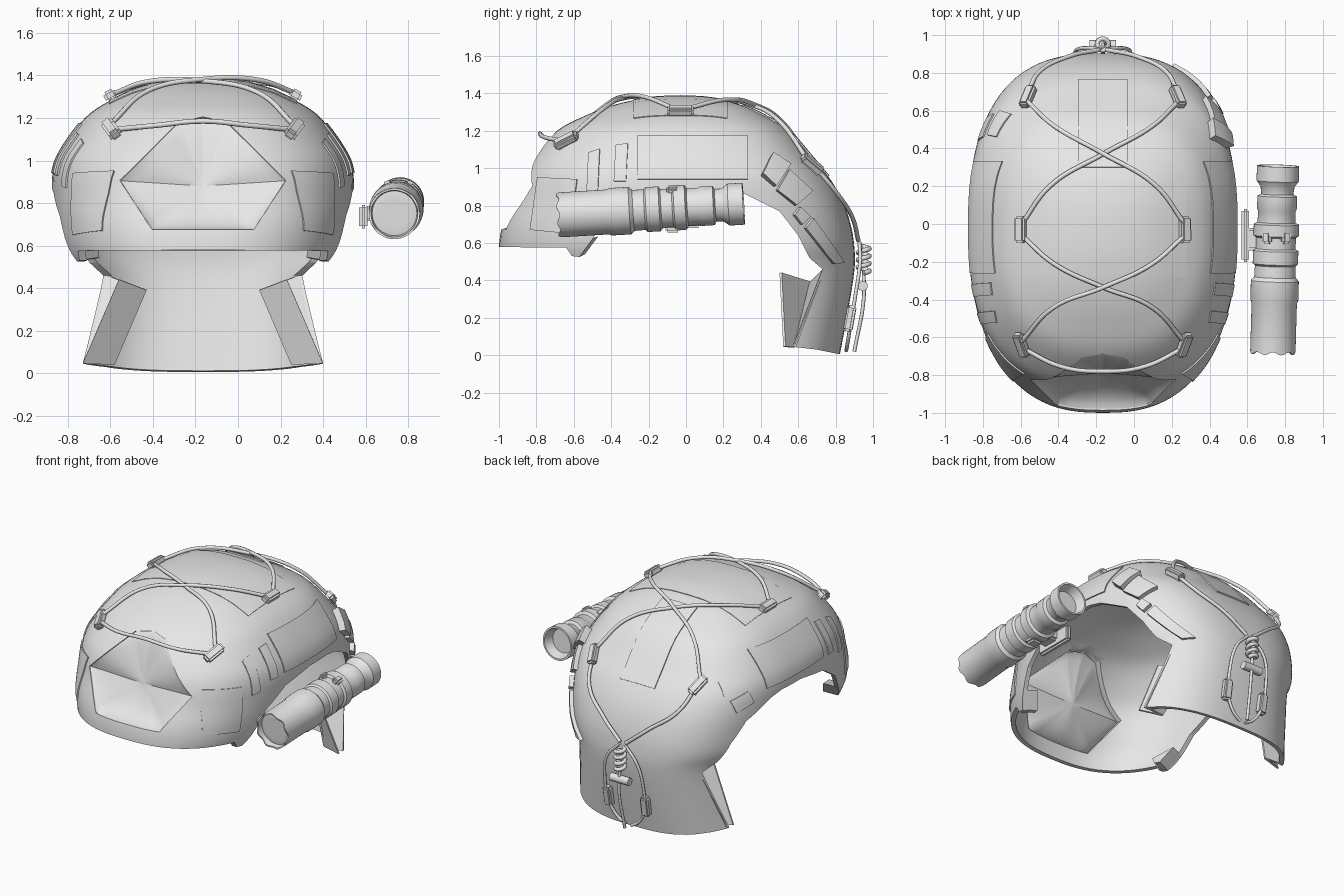
import bpy, bmesh, math
from mathutils import Vector, Matrix
from mathutils.bvhtree import BVHTree

if "Cube" in bpy.data.objects:
    bpy.data.objects.remove(bpy.data.objects["Cube"])

CX = -0.165
GREY = bpy.data.materials.new("plain_grey")
GREY.diffuse_color = (0.8, 0.8, 0.8, 1)
GREY.use_nodes = True
GREY.node_tree.nodes["Principled BSDF"].inputs["Base Color"].default_value = GREY.diffuse_color


def add(name, bm, smooth=True, recalc=True):
    if recalc:
        bmesh.ops.recalc_face_normals(bm, faces=bm.faces)
    me = bpy.data.meshes.new(name)
    bm.to_mesh(me)
    bm.free()
    ob = bpy.data.objects.new(name, me)
    bpy.context.collection.objects.link(ob)
    me.materials.append(GREY)
    if smooth:
        shade(ob)
    return ob


def shade(ob):
    bpy.ops.object.select_all(action='DESELECT')
    ob.select_set(True)
    bpy.context.view_layer.objects.active = ob
    bpy.ops.object.shade_smooth_by_angle(angle=math.radians(35))


def prism(name, pts):
    """Closed solid between matching point pairs."""
    bm = bmesh.new()
    a = [bm.verts.new(p) for p, q in pts]
    b = [bm.verts.new(q) for p, q in pts]
    bm.faces.new(a)
    bm.faces.new(b[::-1])
    n = len(a)
    for i in range(n):
        bm.faces.new((a[i], b[i], b[(i + 1) % n], a[(i + 1) % n]))
    return add(name, bm, False)


def catmull(p, q, r, s, t):
    return [0.5 * (2 * b + (c - a) * t + (2 * a - 5 * b + 4 * c - d) * t * t
                   + (3 * b - a - 3 * c + d) * t ** 3) for a, b, c, d in zip(p, q, r, s)]


# Helmet shell: superellipse sections (z, half width, front y, back y)
ROWS = [(-.06, .68, -.99, .81), (.2, .645, -.99, .86), (.45, .63, -.995, .90), (.58, .68, -1, .90),
        (.7, .70, -.98, .88), (.83, .71, -.925, .835), (.95, .705, -.885, .765), (1.05, .665, -.83, .68),
        (1.2, .555, -.69, .55), (1.28, .44, -.54, .42), (1.34, .31, -.38, .29), (1.375, .17, -.21, .14),
        (1.385, .03, -.06, .0)]
SEG = 96
rows = []
for i in range(len(ROWS) - 1):
    ctrl = [ROWS[max(0, min(len(ROWS) - 1, i + k))] for k in (-1, 0, 1, 2)]
    rows += [catmull(*ctrl, k / 4) for k in range(4)]
rows.append(ROWS[-1])
bm = bmesh.new()
rings = []
for z, w, yf, yb in rows:
    ring = []
    for k in range(SEG):
        a = 2 * math.pi * k / SEG
        c, s = math.cos(a), math.sin(a)
        e = 2 / (2.8 if s > 0 else 2.55)
        x = CX + w * math.copysign(abs(c) ** e, c)
        y = -.03 + (yb + .03 if s > 0 else -.03 - yf) * math.copysign(abs(s) ** e, s)
        ring.append(bm.verts.new((x, y, z)))
    rings.append(ring)
for r0, r1 in zip(rings, rings[1:]):
    for k in range(SEG):
        bm.faces.new((r0[k], r0[(k + 1) % SEG], r1[(k + 1) % SEG], r1[k]))
bm.faces.new(rings[-1])
bmesh.ops.recalc_face_normals(bm, faces=bm.faces)
TREE = BVHTree.FromBMesh(bm)
shell = add("helmet_shell", bm, False)


def on(a, b, axis, off=0.0):
    """Point and outward normal on the shell; a is measured from the middle for z and y rays."""
    o, d = {'z': ((CX + a, b, 3), (0, 0, -1)), 'y+': ((CX + a, 3, b), (0, -1, 0)),
            'y-': ((CX + a, -3, b), (0, 1, 0)), 'x+': ((3, a, b), (-1, 0, 0)),
            'x-': ((-3, a, b), (1, 0, 0))}[axis]
    loc, n, _, _ = TREE.ray_cast(Vector(o), Vector(d))
    if n.dot(Vector(d)) > 0:
        n = -n
    return loc + n * off, n


# Side outline with ear arches, and the front opening, both cut through the walled shell
SIDE = [(-1.2, .58), (-.64, .575), (-.61, .53), (-.57, .525), (-.5, .62), (-.42, .74), (-.25, .85),
        (0, .89), (.2, .89), (.3, .87), (.5, .77), (.6, .64), (.66, .52), (.73, .46), (.57, .045),
        (.7, .03), (.85, 0), (1.2, 0), (1.2, 1.6), (-1.2, 1.6)]
HOLE = [(-.39, .906), (-.115, 1.18), (0, 1.205), (.115, 1.18), (.39, .906), (.24, .676), (-.24, .676)]
cut_side = prism("side_cutter", [((-2, y, z), (2, y, z)) for y, z in SIDE])
cut_hole = prism("opening_cutter", [((CX + x, -1.4, z), (CX + x, -.4, z)) for x, z in HOLE])
m = shell.modifiers.new("wall", 'SOLIDIFY')
m.thickness, m.offset = .03, -1
for cutter, op in ((cut_side, 'INTERSECT'), (cut_hole, 'DIFFERENCE')):
    m = shell.modifiers.new(op, 'BOOLEAN')
    m.object, m.operation, m.solver = cutter, op, 'EXACT'
bpy.context.view_layer.objects.active = shell
for m in list(shell.modifiers):
    bpy.ops.object.modifier_apply(modifier=m.name)
for c in (cut_side, cut_hole):
    bpy.data.objects.remove(c)
shade(shell)

# Dished plate inside the front opening, rounding off towards its middle
rim = []
for (x0, z0), (x1, z1) in zip(HOLE, HOLE[1:] + HOLE[:1]):
    for k in range(8):
        t = k / 8
        rim.append(on(x0 + (x1 - x0) * t, z0 + (z1 - z0) * t, 'y-', -.004)[0])
mid = Vector((CX, -.79, .88))
bm = bmesh.new()
loops = []
for f in (0, .04, .12, .25, .4, .6, .8, .95):
    loop = []
    for p in rim:
        dx, dz = p.x - mid.x, p.z - mid.z
        r = math.hypot(dx, dz)
        g = (1 - f) * (1 + (.28 / r - 1) * f)
        loop.append(bm.verts.new((mid.x + dx * g, p.y + (mid.y - p.y) * f ** .6, mid.z + dz * g)))
    loops.append(loop)
n = len(rim)
for r0, r1 in zip(loops, loops[1:]):
    for k in range(n):
        bm.faces.new((r0[k], r0[(k + 1) % n], r1[(k + 1) % n], r1[k]))
bm.faces.new(loops[-1])
bmesh.ops.recalc_face_normals(bm, faces=bm.faces)
if sum(f.normal.y * f.calc_area() for f in bm.faces) > 0:
    bmesh.ops.reverse_faces(bm, faces=bm.faces)
add("front_recess", bm, recalc=False)


def patch(name, quad, axis, h=.008, n=8):
    """Raised pad that follows the shell, spanning four corners."""
    bm = bmesh.new()
    q = [Vector(p) for p in quad]
    grid = [[[], []] for _ in range(n + 1)]
    for i in range(n + 1):
        for j in range(n + 1):
            u, v = i / n, j / n
            p = (q[0] * (1 - u) + q[1] * u) * (1 - v) + (q[3] * (1 - u) + q[2] * u) * v
            for layer, off in enumerate((-.01, h)):
                grid[i][layer].append(bm.verts.new(on(p.x, p.y, axis, off)[0]))
    for i in range(n):
        for j in range(n):
            for l in (0, 1):
                bm.faces.new((grid[i][l][j], grid[i + 1][l][j], grid[i + 1][l][j + 1], grid[i][l][j + 1]))
    edge = [(i, 0) for i in range(n)] + [(n, j) for j in range(n)] + \
           [(i, n) for i in range(n, 0, -1)] + [(0, j) for j in range(n, 0, -1)]
    for (i, j), (k, l) in zip(edge, edge[1:] + edge[:1]):
        bm.faces.new((grid[i][0][j], grid[k][0][l], grid[k][1][l], grid[i][1][j]))
    return add(name, bm)


def rect(a0, a1, b0, b1):
    return [(a0, b0), (a1, b0), (a1, b1), (a0, b1)]


# Fabric pads on the sides, crown and back
for ax in ('x+', 'x-'):
    patch("side_pad", rect(-.26, .33, .94, 1.17), ax)
    patch("slat_pad", [(-.53, .87), (-.47, .88), (-.46, 1.1), (-.52, 1.08)], ax)
    patch("slat_pad", [(-.385, .93), (-.32, .93), (-.31, 1.13), (-.375, 1.12)], ax)
    patch("corner_pad", [(-.83, .67), (-.62, .65), (-.58, .94), (-.79, .95)], ax)
patch("rear_slat", [(.44, .88), (.56, .84), (.58, .92), (.46, .96)], 'x-')
patch("rear_slat", [(.47, .99), (.6, .95), (.58, 1.03), (.46, 1.06)], 'x-')
patch("crown_pad", rect(-.44, .44, -.28, .22), 'z', .005)
patch("rear_crown_pad", rect(-.13, .13, .3, .76), 'z')

# Buckle chain and strap on the right rear
patch("buckle", [(.40, .96), (.47, .9), (.54, 1.0), (.45, 1.06)], 'x+', .045, 3)
patch("buckle_tongue", [(.48, .88), (.58, .8), (.66, .87), (.54, .98)], 'x+', .03, 3)
patch("buckle_tail", [(.57, .75), (.61, .7), (.65, .74), (.6, .79)], 'x+', .03, 3)
patch("rear_strap", [(.63, .68), (.78, .49), (.83, .5), (.67, .73)], 'x+', .025, 4)


def cord(name, pts, r=.012):
    cu = bpy.data.curves.new(name, 'CURVE')
    cu.dimensions, cu.bevel_depth, cu.bevel_resolution = '3D', r, 2
    cu.use_fill_caps = True
    sp = cu.splines.new('BEZIER')
    sp.bezier_points.add(len(pts) - 1)
    for b, p in zip(sp.bezier_points, pts):
        b.co = p
        b.handle_left_type = b.handle_right_type = 'AUTO'
    cu.materials.append(GREY)
    ob = bpy.data.objects.new(name, cu)
    bpy.context.collection.objects.link(ob)


def block(name, loc, normal, along, size):
    """Bevelled box lying on a surface, long side set by along."""
    zax = normal.normalized()
    yax = (along - zax * along.dot(zax)).normalized()
    rot = Matrix((yax.cross(zax), yax, zax)).transposed().to_4x4()
    bm = bmesh.new()
    bmesh.ops.create_cube(bm, size=1, matrix=Matrix.Translation(loc) @ rot @ Matrix.Diagonal((*size, 1)))
    bmesh.ops.bevel(bm, geom=bm.edges[:], offset=.012, segments=2, affect='EDGES')
    add(name, bm)


# Elastic lacing with its clips, mirrored left and right
LACES = [[(-.42, -.61), (-.25, -.43), (0, -.33), (.25, -.21), (.42, -.06)],
         [(.42, 0), (.27, .2), (0, .36), (-.25, .5), (-.39, .63)]]
ends = [on(s * .42, -.64, 'z', .026)[0] for s in (-1, 1)]
cord("front_lace", [ends[0], (CX - .22, -.755, 1.165), (CX, -.78, 1.185), (CX + .22, -.755, 1.165), ends[1]])
for s in (1, -1):
    for path in LACES:
        cord("lace", [on(s * x, y, 'z', .026 + .004 * s)[0] for x, y in path])
    back = [on(s * .39, .66, 'z', .025)[0]]
    back += [on(s * x, z, 'y+', .025)[0] for x, z in ((.33, .86), (.17, .73), (.02, .61))]
    cord("rear_lace", back)
    cord("nape_loop", [on(s * x, z, 'y+', .03)[0] for x, z in
                       ((.02, .6), (.11, .5), (.145, .32), (.13, .16), (.08, .07), (.02, .03))], .01)
    for x, y in ((.42, -.63), (.425, -.03), (.39, .66)):
        p, nm = on(s * x, y, 'z', .022)
        block("lace_clip", p, nm, Vector((0, 1, 0)), (.06, .14, .05))
    p, nm = on(s * .14, .2, 'y+', .02)
    block("nape_clip", p, nm, Vector((0, 0, 1)), (.06, .14, .05))

# Knot and toggle at the nape
knot = [Vector((CX + .03 * math.cos(a * 1.1), .95 + .03 * math.sin(a * 1.1), .44 + .007 * a))
        for a in range(22)]
cord("cord_knot", knot, .013)
cord("cord_tail", [(CX, .95, .45), (CX + .01, .95, .3), (CX, .9, .02)], .01)
cord("toggle", [(CX - .07, .945, .37), (CX + .07, .945, .37)], .028)

# Neck guard wings, their return walls, and thickened ear lugs
WING = [(.265, .66, .39), (.395, .5, .44), (.565, .52, .045), (.415, .57, .04)]
RETURN = [(.265, .66, .39), (.455, .73, .46), (.56, .575, .045), (.415, .57, .04)]
LUG = [(-.64, .58), (-.61, .53), (-.57, .525), (-.5, .62)]
for s in (1, -1):
    for name, quad in (("neck_wing", WING), ("wing_return", RETURN)):
        prism(name, [((CX + s * x, y, z), (CX + s * x, y + .012, z + .002)) for x, y, z in quad])
    lug = []
    for y, z in LUG:
        p = on(y, z, 'x+', -.004)[0]
        dx = p.x - CX
        lug.append(((CX + s * dx, y, z), (CX + s * (dx - .09), y + .03, z + .015)))
    prism("ear_lug", lug)

# Flashlight turned around its long axis (distance, radius)
TURN = [(.04, 0), (.03, .07), (.035, .105), (0, .11), (0, .12), (.26, .12), (.28, .127), (.38, .127), (.4, .11),
        (.46, .108), (.47, .12), (.54, .12), (.55, .105), (.61, .105), (.62, .12), (.68, .12), (.69, .1),
        (.75, .1), (.76, .105), (.83, .105), (.84, .085), (.88, .09), (.91, .112), (.99, .112),
        (.99, .1), (.93, .08), (.93, 0)]
p0, p1 = Vector((.735, -.68, .75)), Vector((.763, .31, .81))
frame = Matrix.Translation(p0) @ (p1 - p0).to_track_quat('Z', 'Y').to_matrix().to_4x4()
bm = bmesh.new()
S = 48
rings = []
for i, (d, r) in enumerate(TURN):
    ring = []
    for k in range(S):
        a = 2 * math.pi * k / S
        scallop = .008 * math.cos(8 * a) if i in (3, 4) else 0
        ring.append(bm.verts.new(frame @ Vector((r * math.cos(a), r * math.sin(a), d + scallop))))
    rings.append(ring)
for r0, r1 in zip(rings, rings[1:]):
    for k in range(S):
        bm.faces.new((r0[k], r0[(k + 1) % S], r1[(k + 1) % S], r1[k]))
bmesh.ops.remove_doubles(bm, verts=bm.verts, dist=1e-5)
add("flashlight", bm)

# Flashlight clamp, switch pads and mounting foot
X, Y, Z = Vector((1, 0, 0)), Vector((0, 1, 0)), Vector((0, 0, 1))
for dx in (-.05, .05):
    block("switch_pad", Vector((.755 + dx, -.07, .885)), Z + X * dx * 8, Y, (.05, .07, .04))
block("clamp_screw", Vector((.755, -.07, .675)), Z, Y, (.08, .08, .04))
block("mount_post", Vector((.635, -.08, .75)), X, Y, (.07, .12, .08))
block("mount_foot", Vector((.59, -.06, .735)), X, Y, (.11, .28, .04))
